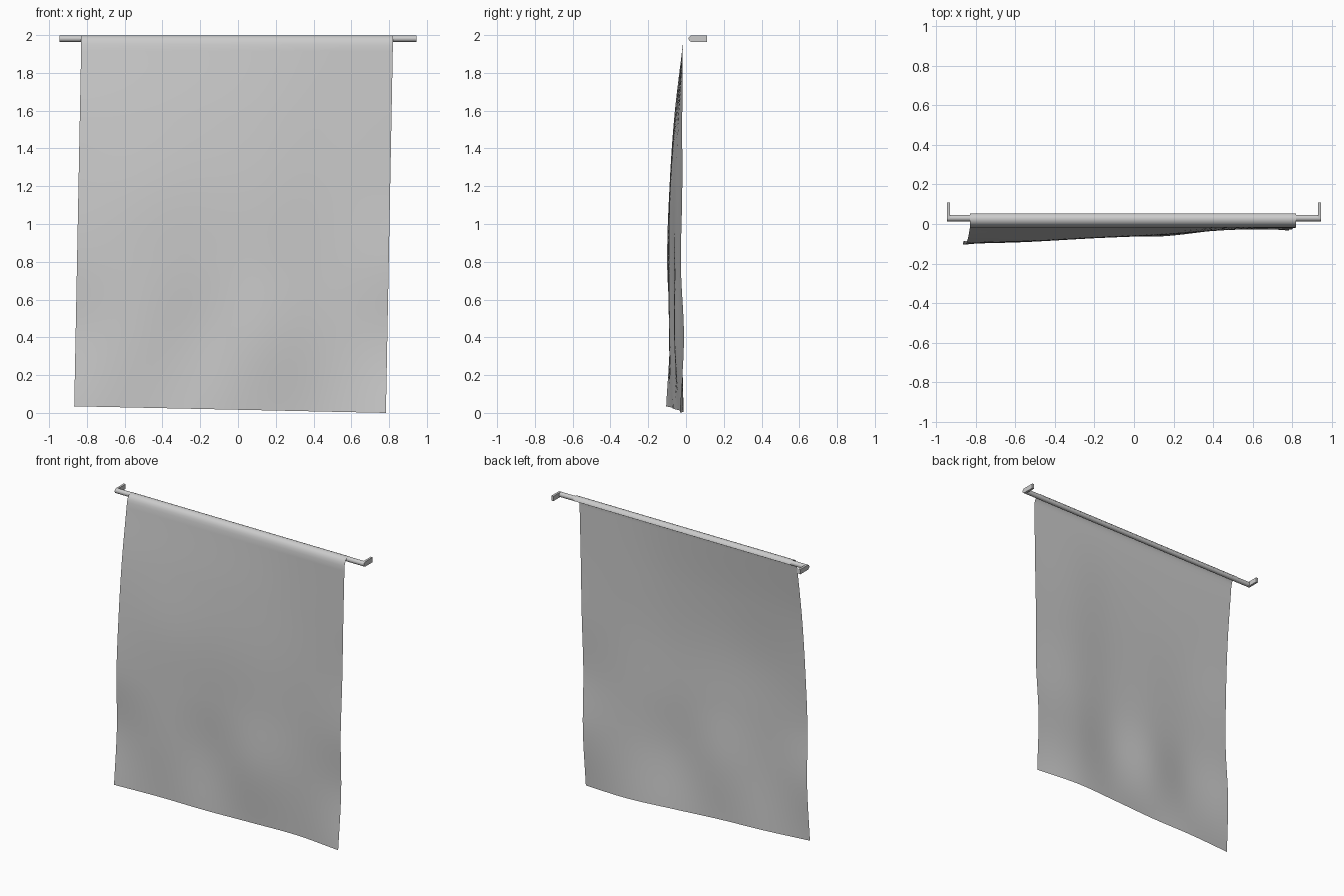
import bpy, bmesh, math

if "Cube" in bpy.data.objects:
    bpy.data.objects.remove(bpy.data.objects["Cube"])

# Forward sway of the cloth (y): rows run top to bottom, columns left to right
SWAY = [
    [-.017, -.017, -.017, -.017, -.017, -.017],
    [-.062, -.057, -.050, -.040, -.024, -.020],
    [-.088, -.085, -.070, -.055, -.030, -.020],
    [-.100, -.090, -.068, -.057, -.030, -.027],
    [-.085, -.088, -.055, -.062, -.026, -.011],
    [-.105, -.077, -.064, -.036, -.012, -.033],
]
# Cloth section where it folds over the rod (y, z)
WRAP = [(.054, 1.976), (.050, 1.986), (.041, 1.995), (.030, 1.999),
        (.016, 1.998), (.004, 1.992), (-.006, 1.982), (-.012, 1.968)]


def spline(vals, t):
    n = len(vals) - 1
    i = min(int(t * n), n - 1)
    f = t * n - i
    b, c = vals[i], vals[i + 1]
    a = vals[i - 1] if i else 2 * b - c
    d = vals[i + 2] if i + 2 <= n else 2 * c - b
    return b + .5 * f * (c - a + f * (2*a - 5*b + 4*c - d + f * (3*(b - c) + d - a)))


def finish(name, bm):
    mesh = bpy.data.meshes.new(name)
    bm.to_mesh(mesh)
    bm.free()
    ob = bpy.data.objects.new(name, mesh)
    bpy.context.collection.objects.link(ob)
    bpy.ops.object.select_all(action='DESELECT')
    ob.select_set(True)
    bpy.context.view_layer.objects.active = ob
    bpy.ops.object.shade_smooth_by_angle(angle=math.radians(40))
    return ob


# Hanging cloth
NX, NZ = 48, 56
bm = bmesh.new()
rows = []
for y, z in WRAP:
    rows.append([bm.verts.new((-.83 + 1.65 * i / NX, y, z)) for i in range(NX + 1)])
for j in range(NZ + 1):
    v = j / NZ
    row = []
    for i in range(NX + 1):
        u = i / NX
        y = spline([spline(r, u) for r in SWAY], v)
        x = -.83 + 1.65 * u - .037 * v
        z = 1.95 + v * (.035 * (1 - u) - 1.95)
        row.append(bm.verts.new((x, y, z)))
    rows.append(row)
for a, b in zip(rows, rows[1:]):
    for i in range(NX):
        bm.faces.new((a[i], b[i], b[i + 1], a[i + 1]))
finish("hanging_cloth", bm)

# Rod
bpy.ops.mesh.primitive_cylinder_add(vertices=24, radius=.0165, depth=1.89,
                                    location=(0, .03, 1.981), rotation=(0, math.pi / 2, 0))
bpy.context.object.name = "rod"
bpy.ops.object.shade_smooth_by_angle(angle=math.radians(40))

# Wall tabs turned back at both ends of the rod
for side, label in ((-1, "left"), (1, "right")):
    bpy.ops.mesh.primitive_cube_add(size=1, location=(side * .9375, .07, 1.981))
    tab = bpy.context.object
    tab.name = "wall_tab_" + label
    tab.scale = (.015, .08, .033)
